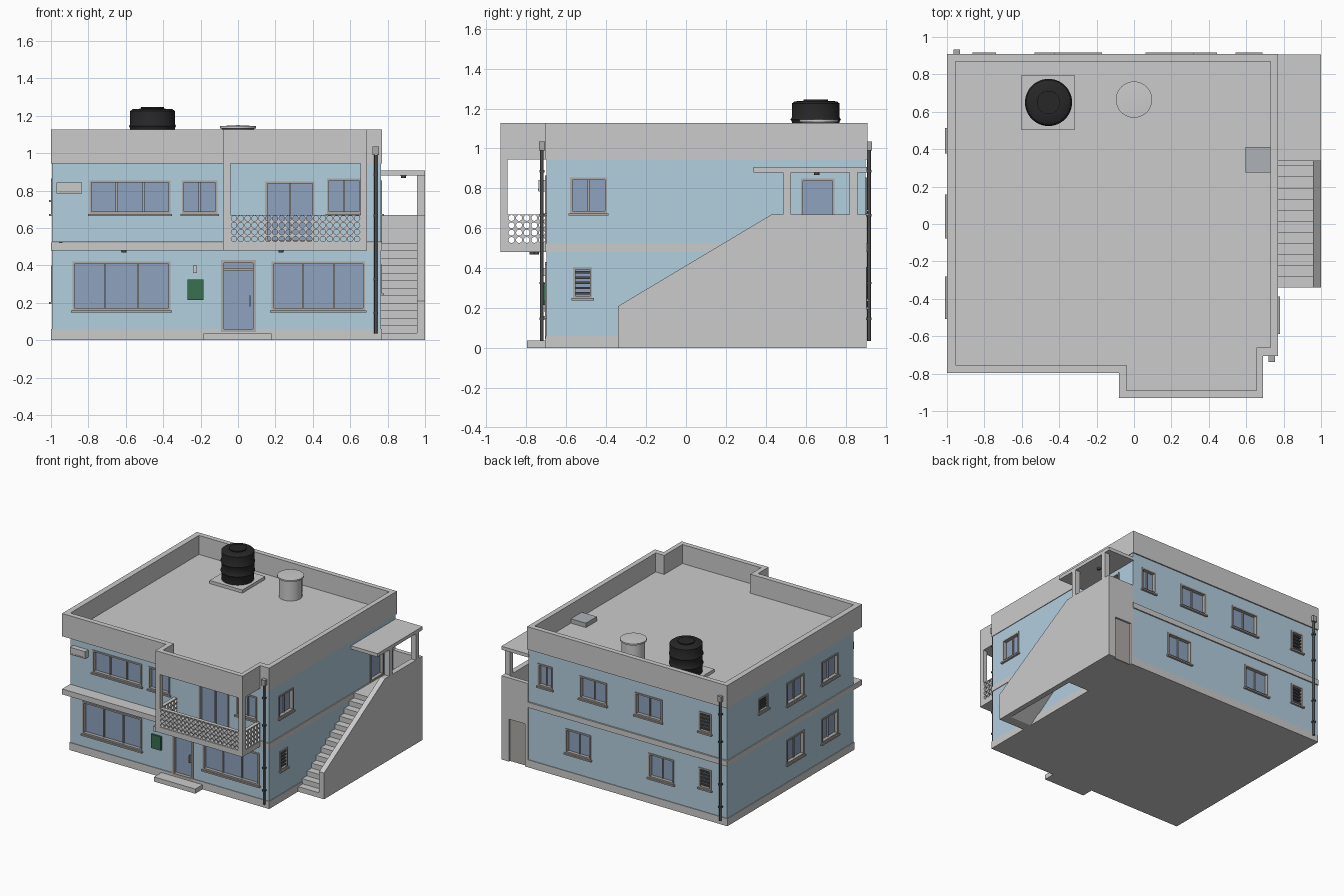
import bpy, bmesh, math
from mathutils import Vector, Matrix

if "Cube" in bpy.data.objects:
    bpy.data.objects.remove(bpy.data.objects["Cube"])


def mat(name, r, g, b):
    m = bpy.data.materials.new(name)
    m.diffuse_color = (r, g, b, 1)
    m.use_nodes = True
    m.node_tree.nodes["Principled BSDF"].inputs["Base Color"].default_value = m.diffuse_color
    return m


BLUE = mat("blue_wall", .45, .62, .74)
GLASS = mat("glass", .27, .36, .52)
FRAME = mat("frame", .42, .40, .38)
DARK = mat("dark", .07, .075, .08)
BLACK = mat("black", .02, .02, .02)
GREEN = mat("green", .04, .16, .08)
SKY = mat("skylight", .42, .45, .48)


def finish(name, bm, material=None, smooth=False):
    bmesh.ops.recalc_face_normals(bm, faces=bm.faces)
    me = bpy.data.meshes.new(name)
    bm.to_mesh(me)
    bm.free()
    ob = bpy.data.objects.new(name, me)
    bpy.context.collection.objects.link(ob)
    if material:
        me.materials.append(material)
    if smooth:
        bpy.ops.object.select_all(action='DESELECT')
        ob.select_set(True)
        bpy.context.view_layer.objects.active = ob
        bpy.ops.object.shade_smooth_by_angle(angle=math.radians(35))
    return ob


def boxes(name, items, material=None):
    """each item: x0, x1, y0, y1, z0, z1"""
    bm = bmesh.new()
    for x0, x1, y0, y1, z0, z1 in items:
        m = Matrix.Translation(((x0 + x1) / 2, (y0 + y1) / 2, (z0 + z1) / 2)) @ \
            Matrix.Diagonal((x1 - x0, y1 - y0, z1 - z0, 1))
        bmesh.ops.create_cube(bm, size=1, matrix=m)
    return finish(name, bm, material)


def prism(name, pts, vec, material=None):
    bm = bmesh.new()
    f = bm.faces.new([bm.verts.new(p) for p in pts])
    g = bmesh.ops.extrude_face_region(bm, geom=[f])
    vs = [v for v in g['geom'] if isinstance(v, bmesh.types.BMVert)]
    bmesh.ops.translate(bm, verts=vs, vec=Vector(vec))
    return finish(name, bm, material)


def lathe(name, cx, cy, prof, material=None, n=40):
    bm = bmesh.new()
    vs = [bm.verts.new((cx + r, cy, z)) for r, z in prof]
    es = [bm.edges.new(p) for p in zip(vs, vs[1:])]
    bmesh.ops.spin(bm, geom=vs + es, cent=(cx, cy, 0), axis=(0, 0, 1), angle=2 * math.pi, steps=n)
    bmesh.ops.remove_doubles(bm, verts=bm.verts, dist=1e-5)
    return finish(name, bm, material, True)


def on_wall(side, u0, u1, d0, d1, z0, z1):
    """box on a wall: u along it, d outward from it"""
    if side == 'F':
        return (u0, u1, -.70 - d1, -.70 - d0, z0, z1)
    if side == 'B':
        return (u0, u1, .90 + d0, .90 + d1, z0, z1)
    if side == 'R':
        return (.765 + d0, .765 + d1, u0, u1, z0, z1)
    return (-.995 - d1, -.995 - d0, u0, u1, z0, z1)


cuts, frames, panes, sills, slats = [], [], [], [], []


def opening(side, u0, u1, z0, z1, n=2, kind='window', w=.012):
    cuts.append(on_wall(side, u0, u1, -.035, .03, z0, z1))
    panes.append(on_wall(side, u0, u1, -.04, -.022, z0, z1))
    for a, b, c, d in ((u0, u0 + w, z0, z1), (u1 - w, u1, z0, z1),
                       (u0 + w, u1 - w, z0, z0 + w), (u0 + w, u1 - w, z1 - w, z1)):
        frames.append(on_wall(side, a, b, -.03, .006, c, d))
    if kind == 'louver':
        for i in range(5):
            z = z0 + w + (z1 - z0 - 2 * w) * (i + .25) / 5
            slats.append(on_wall(side, u0 + w, u1 - w, -.022, -.004, z, z + .012))
    else:
        for i in range(1, n):
            u = u0 + (u1 - u0) * i / n
            frames.append(on_wall(side, u - .005, u + .005, -.025, -.012, z0, z1))
    if kind != 'door':
        sills.append(on_wall(side, u0 - .008, u1 + .008, -.01, .016, z0 - .012, z0))


# front openings
opening('F', -.885, -.36, .16, .42, 3)
opening('F', .18, .68, .16, .42, 3)
opening('F', -.795, -.36, .675, .855, 3)
opening('F', -.30, -.11, .675, .855)
opening('F', .145, .41, .525, .85, 2, 'door')
opening('F', .475, .66, .675, .865)
opening('F', -.09, .095, .045, .43, 1, 'door', .016)
frames.append(on_wall('F', -.08, .085, -.025, -.005, .37, .385))
frames.append(on_wall('F', .06, .066, -.02, .01, .18, .24))
# right side openings
opening('R', -.58, -.395, .675, .855)
opening('R', -.565, -.47, .25, .405, 1, 'louver')
opening('R', .575, .745, .525, .85, 1, 'door')
# back openings
for a, b in ((.55, .68), (.07, .31), (-.42, -.18)):
    opening('B', a, b, .675, .855)
for a, b in ((.21, .435), (-.525, -.30)):
    opening('B', a, b, .205, .40)
for z in (.245, .695):
    opening('B', -.855, -.745, z, z + .16, 1, 'louver')
# left side openings
for z in (.205, .675):
    opening('L', -.07, .15, z, z + .18 if z > .5 else z + .195)
    opening('L', -.50, -.29, z, z + .18 if z > .5 else z + .195)
opening('L', .385, .505, .75, .865, 1, 'louver')

# walls with recessed openings
walls = [boxes("plinth", [(-1, .77, -.705, .905, 0, .06)]),
         boxes("ground_floor_wall", [(-.995, .765, -.70, .90, .06, .48)], BLUE),
         boxes("upper_floor_wall", [(-.995, .765, -.70, .90, .525, .945)], BLUE)]
cutter = boxes("opening_cutter", cuts)
cutter.hide_render = True
for ob in walls:
    m = ob.modifiers.new("openings", 'BOOLEAN')
    m.operation, m.object, m.solver = 'DIFFERENCE', cutter, 'EXACT'
    bpy.context.view_layer.objects.active = ob
    bpy.ops.object.modifier_apply(modifier=m.name)
bpy.data.objects.remove(cutter)
boxes("window_frames", frames, FRAME)
boxes("window_glass", panes, GLASS)
boxes("window_sills", sills, FRAME)
boxes("louver_slats", slats, DARK)

# floor band, front ledge, balcony floor, roof plate and parapet
outline = [(-1, .91), (.77, .91), (.77, -.705), (.69, -.705), (.69, -.93), (-.08, -.93), (-.08, -.797), (-1, -.797)]
inner = [(-.955, .87), (.73, .87), (.73, -.66), (.655, -.66), (.655, -.89), (-.04, -.89), (-.04, -.755), (-.955, -.755)]
prism("floor_slab", [(x, y, .48) for x, y in outline], (0, 0, .043))
prism("roof_plate", [(x, y, .945) for x, y in outline], (0, 0, .03))
bm = bmesh.new()
rings = [[bm.verts.new((x, y, z)) for x, y in o]
         for o, z in ((outline, .975), (outline, 1.127), (inner, 1.127), (inner, .975))]
for a, b in zip(rings, rings[1:] + rings[:1]):
    for i in range(8):
        j = (i + 1) % 8
        bm.faces.new((a[i], a[j], b[j], b[i]))
finish("parapet", bm)

# balcony posts and pierced block railing
boxes("balcony_posts", [(-.08, -.04, -.93, -.893, .52, .945), (.655, .69, -.93, -.893, .52, .945)])
bm = bmesh.new()


def blocks(p, along, normal, length, cols, z0=.523, z1=.67, rows=4, t=.03, n=16):
    cw, ch = length / cols, (z1 - z0) / rows
    for c in range(cols):
        for r in range(rows):
            o = Vector(p) + Vector(along) * cw * (c + .5) + Vector((0, 0, z0 + ch * (r + .5)))
            loops = []
            for square, d in ((1, 0), (0, 0), (0, t), (1, t)):
                lp = []
                for i in range(n):
                    a = 2 * math.pi * i / n
                    k = .5 / max(abs(math.cos(a)), abs(math.sin(a))) if square else .40
                    lp.append(bm.verts.new(o + Vector(along) * cw * k * math.cos(a) +
                                           Vector((0, 0, ch * k * math.sin(a))) + Vector(normal) * d))
                loops.append(lp)
            for a, b in zip(loops, loops[1:] + loops[:1]):
                for i in range(n):
                    j = (i + 1) % n
                    bm.faces.new((a[i], a[j], b[j], b[i]))


blocks((-.04, -.927, 0), (1, 0, 0), (0, 1, 0), .695, 19)
blocks((.687, -.893, 0), (0, 1, 0), (-1, 0, 0), .19, 5)
blocks((-.077, -.893, 0), (0, 1, 0), (1, 0, 0), .19, 5)
finish("balcony_railing", bm)

# outside stair: side wall, flight with landing, back wall with store door
prism("stair_side_wall", [(.957, y, z) for y, z in
      ((-.34, 0), (.905, 0), (.905, .67), (.43, .67), (-.34, .21))], (.043, 0, 0))
flight = []
for i in range(13):
    flight += [(-.34 + .059 * i, .04 * i), (-.34 + .059 * i, .04 * (i + 1))]
flight += [(.89, .52), (.89, .48), (.45, .48), (-.26, 0)]
prism("stair_flight", [(.765, y, z) for y, z in flight], (.195, 0, 0))
boxes("stair_back_wall", [(.765, .79, .87, .905, 0, .34), (.935, .957, .87, .905, 0, .34),
                          (.765, .957, .87, .905, .34, .67)])
boxes("store_door", [(.79, .935, .875, .89, 0, .34)], FRAME)
boxes("store_floor", [(.765, .957, .42, .875, 0, .015), (.765, .957, .40, .42, 0, .46)])
boxes("stair_canopy", [(.76, 1, .337, .907, .88, .907), (.957, 1, .485, .525, .67, .88),
                       (.957, 1, .82, .86, .67, .88)])

# entrance step, notice panel, wall lamp, air conditioner
boxes("entrance_step", [(-.185, .18, -.797, -.70, 0, .037)])
boxes("notice_panel", [(-.27, -.185, -.715, -.70, .215, .325)], GREEN)
boxes("wall_lamp", [(-.24, -.22, -.725, -.70, .36, .40)])
boxes("air_conditioner", [(-.97, -.835, -.74, -.70, .785, .843)])
boxes("air_conditioner_vent", [(-.96, -.845, -.742, -.74, .79, .797)], FRAME)
for name, x, y, z in (("ledge_lamp", -.61, -.75, .48), ("balcony_lamp", .23, -.77, .48), ("canopy_lamp", .885, .655, .88)):
    lathe(name, x, y, [(0, z - .012), (.013, z - .012), (.015, z), (0, z)], DARK, 16)

# rain pipes with hopper heads and clips
for name, x, y, s in (("front_rain_pipe", .737, -.722, -1), ("back_rain_pipe", -.947, .917, 1)):
    lathe(name, x, y, [(0, .035), (.009, .035), (.009, 1.0), (0, 1.0)], DARK, 12)
    boxes(name + "_head", [(x - .017, x + .017, y - .015, y + .015, .99, 1.035)], FRAME)
    boxes(name + "_clips", [(x - .012, x + .012, y - .013, y + .013, z, z + .012)
                            for z in (.14, .32, .66, .88)], DARK)

# roof: water tank on its base, round cistern, skylight
boxes("tank_base", [(-.605, -.315, .505, .793, .97, 1.0)])
lathe("water_tank", -.457, .65, [(0, 1.0), (.118, 1.0), (.12, 1.06), (.126, 1.07), (.12, 1.08), (.12, 1.135),
      (.126, 1.145), (.12, 1.155), (.12, 1.225), (.105, 1.236), (.062, 1.238), (.062, 1.246), (0, 1.246)], BLACK, 48)
lathe("round_cistern", 0, .665, [(0, .97), (.085, .97), (.085, 1.13), (.097, 1.133), (.097, 1.145), (0, 1.15)])
boxes("skylight", [(.597, .73, .275, .413, .97, 1.01)], SKY)
